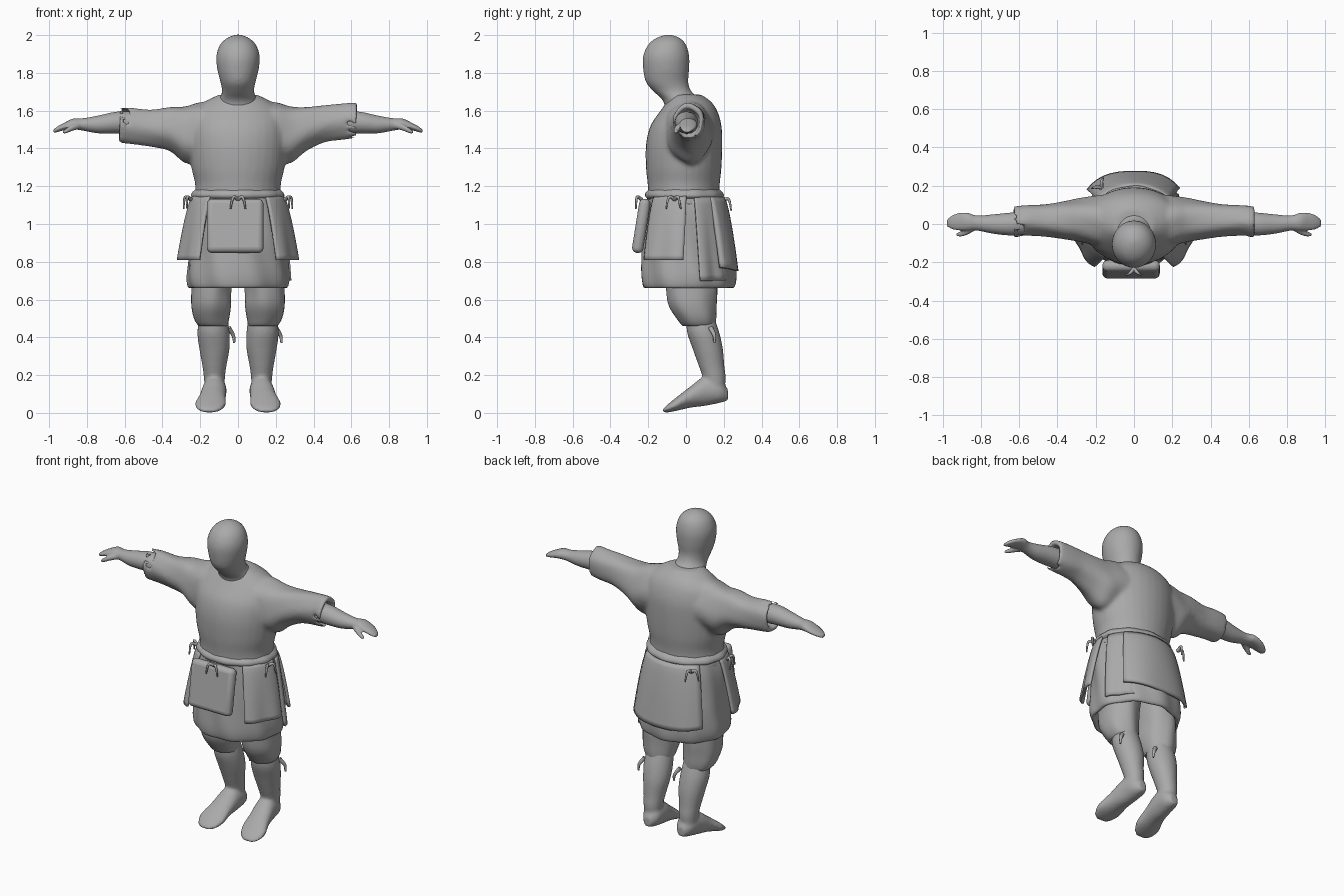
import bpy, bmesh
from math import sin, cos, pi, radians
from mathutils import Vector

if "Cube" in bpy.data.objects:
    bpy.data.objects.remove(bpy.data.objects["Cube"])

clay = bpy.data.materials.new("clay grey")
clay.use_nodes = True
GREY = (0.4, 0.4, 0.4, 1)
clay.diffuse_color = GREY
clay.node_tree.nodes["Principled BSDF"].inputs["Base Color"].default_value = GREY


def spline(rows, steps=4):
    """Smooth a list of section tuples with a Catmull-Rom curve."""
    rows = [Vector(r) for r in rows]
    out = []
    for i in range(len(rows) - 1):
        a, b = rows[max(i - 1, 0)], rows[i]
        c, d = rows[i + 1], rows[min(i + 2, len(rows) - 1)]
        for k in range(steps):
            t = k / steps
            out.append(b + (c - a) * (t / 2) + (a * 2 - b * 5 + c * 4 - d) * (t * t / 2)
                       + (b * 3 - a - c * 3 + d) * (t ** 3 / 2))
    return out + [rows[-1]]


def loft(bm, rows, axis="z", sign=1, fold=0.0, folds=7, seg=32):
    """Closed skin over elliptical sections (position, centre, centre, radius, radius)."""
    rings = []
    for p, c1, c2, r1, r2 in spline(rows):
        ring = []
        for i in range(seg):
            t = 2 * pi * i / seg
            k = 1 + fold * sin(folds * t + 9 * p)
            u, v = c1 + r1 * k * cos(t), c2 + r2 * k * sin(t)
            co = {"z": (u, v, p), "x": (p, u, v), "y": (u, p, v)}[axis]
            ring.append(bm.verts.new((co[0] * sign, co[1], co[2])))
        rings.append(ring)
    for a, b in zip(rings, rings[1:]):
        for i in range(seg):
            j = (i + 1) % seg
            bm.faces.new((a[i], a[j], b[j], b[i]))
    bm.faces.new(rings[0][::-1])
    bm.faces.new(rings[-1])


def finish(bm, name, voxel=0, smooth=3, thickness=0):
    bmesh.ops.recalc_face_normals(bm, faces=bm.faces)
    mesh = bpy.data.meshes.new(name)
    bm.to_mesh(mesh)
    bm.free()
    ob = bpy.data.objects.new(name, mesh)
    bpy.context.collection.objects.link(ob)
    mesh.materials.append(clay)
    if thickness:
        m = ob.modifiers.new("Thickness", "SOLIDIFY")
        m.thickness, m.offset = thickness, 0
    if voxel:
        m = ob.modifiers.new("Blend", "REMESH")
        m.mode, m.voxel_size, m.use_smooth_shade = "VOXEL", voxel, True
        m = ob.modifiers.new("Soften", "SMOOTH")
        m.factor, m.iterations = 0.5, smooth
    bpy.ops.object.select_all(action="DESELECT")
    ob.select_set(True)
    bpy.context.view_layer.objects.active = ob
    bpy.ops.object.shade_smooth_by_angle(angle=radians(50))
    return ob


# Head and neck
bm = bmesh.new()
loft(bm, [(1.58, 0, .0, .13, .11), (1.65, 0, -.02, .105, .1), (1.7, 0, -.07, .085, .1),
          (1.75, 0, -.1, .093, .112), (1.82, 0, -.105, .11, .122), (1.89, 0, -.105, .115, .122),
          (1.95, 0, -.1, .095, .1), (1.985, 0, -.095, .058, .062), (2.003, 0, -.092, .012, .012)])
finish(bm, "head", 0.012)

# Tunic with loose sleeves
bm = bmesh.new()
loft(bm, [(1.1, 0, -.01, .24, .19), (1.2, 0, -.012, .226, .19), (1.3, 0, -.012, .247, .2),
          (1.42, 0, -.01, .26, .202), (1.52, 0, 0, .26, .188), (1.6, 0, .015, .23, .15),
          (1.65, 0, .015, .17, .115), (1.685, 0, 0, .1, .08)])
for s in (1, -1):
    lift = .012 * s
    loft(bm, [(.08, .01, 1.48, .15, .17), (.2, .015, 1.485, .13, .16), (.28, .02, 1.475, .115, .15),
              (.36, .02, 1.505, .1, .117), (.46, .02, 1.52 + lift, .085, .098),
              (.56, .02, 1.53 + lift, .08, .096), (.625, .012, 1.535 + lift, .08, .092),
              (.63, .01, 1.535, .065, .078), (.57, .01, 1.535, .06, .07)],
         "x", s, fold=.03, folds=5)
finish(bm, "tunic", 0.013, 3)

# Forearms and hands
for s, side in ((1, "left"), (-1, "right")):
    bm = bmesh.new()
    loft(bm, [(.52, .01, 1.535, .06, .06), (.64, 0, 1.537, .06, .058), (.74, 0, 1.527, .05, .047),
              (.82, .005, 1.527, .039, .033), (.87, .012, 1.53, .047, .029), (.92, .012, 1.516, .045, .02),
              (.955, .008, 1.502, .034, .015), (.978, .005, 1.49, .018, .009)], "x", s)
    loft(bm, [(.82, -.012, 1.525, .015, .018), (.87, -.04, 1.512, .016, .017),
              (.905, -.052, 1.495, .014, .014), (.93, -.056, 1.483, .007, .007)], "x", s)
    finish(bm, side + "_arm", 0.007, 2)

# Breeches, gathered below the knee
for s, side in ((1, "left"), (-1, "right")):
    bm = bmesh.new()
    loft(bm, [(.82, .12, .02, .12, .14), (.66, .14, .03, .107, .135), (.57, .142, .035, .107, .125),
              (.5, .14, .055, .095, .103), (.46, .132, .068, .075, .082), (.48, .13, .07, .05, .06)],
         sign=s, fold=.02, folds=6)
    finish(bm, side + "_breeches")

    # Lower leg and soft boot
    bm = bmesh.new()
    loft(bm, [(.08, .125, .15, .048, .05), (.18, .125, .15, .055, .06), (.25, .125, .135, .064, .068),
              (.34, .125, .115, .08, .08), (.43, .13, .09, .085, .085), (.53, .13, .07, .07, .07)], sign=s)
    loft(bm, [(.222, .118, .095, .025, .03), (.18, .12, .115, .055, .062), (.1, .125, .115, .064, .078),
              (.02, .135, .082, .07, .055), (-.05, .146, .047, .082, .036),
              (-.1, .15, .022, .062, .02), (-.122, .152, .012, .03, .008)], "y", s)
    finish(bm, side + "_leg_and_boot", 0.01, 3)

# Hollow, folded underskirt
bm = bmesh.new()
loft(bm, [(1.18, 0, -.012, .222, .185), (1.08, 0, -.005, .245, .205), (.95, 0, 0, .255, .225),
          (.82, 0, .01, .262, .245), (.72, 0, .012, .27, .25), (.665, 0, .012, .26, .238),
          (.68, 0, .012, .235, .21), (.8, 0, .01, .2, .19)], fold=.022, folds=9, seg=72)
finish(bm, "underskirt")


def panel(name, top, bottom, z_top, z_bottom, grow, thickness=.014, sag=0.0, n=14):
    """Cloth wrapped round the hips; top and bottom give start and end angles."""
    bm = bmesh.new()
    grid = []
    for j in range(n + 1):
        v = j / n
        row = []
        for i in range(n + 1):
            u = i / n
            a0 = top[0] + (bottom[0] - top[0]) * v
            a1 = top[1] + (bottom[1] - top[1]) * v
            a = radians(a0 + (a1 - a0) * u)
            z = z_top + (z_bottom - z_top) * v - sag * v * sin(pi * u)
            k = grow * v ** .7 + .006 * sin(3 * pi * u) * v
            row.append(bm.verts.new(((.235 + k) * cos(a), -.005 + (.2 + k) * sin(a), z)))
        grid.append(row)
    for r, q in zip(grid, grid[1:]):
        for i in range(n):
            bm.faces.new((r[i], r[i + 1], q[i + 1], q[i]))
    return finish(bm, name, thickness=thickness)


# Hanging side, back and front panels
panel("left_flap", (-52, 2), (-50, -2), 1.15, .81, .08)
panel("right_flap", (-182, -128), (-178, -130), 1.15, .81, .08)
panel("left_back_flap", (14, 50), (18, 55), 1.14, .7, .055)
panel("back_panel", (40, 140), (42, 140), 1.14, .77, .08, .018, .02)

# Front pouch: puffed rounded cushion following the skirt
bm = bmesh.new()
bmesh.ops.create_cube(bm, size=1)
pouch = finish(bm, "front_pouch")
pouch.scale = (.3, .06, .29)
pouch.location = (-.015, -.237, .99)
pouch.rotation_euler.x = radians(-9)
bpy.ops.object.transform_apply(location=False, rotation=False)
m = pouch.modifiers.new("Rounding", "BEVEL")
m.width, m.segments = .028, 4

# Waist seam roll
bm = bmesh.new()
loft(bm, [(1.13, 0, -.008, .225, .19), (1.145, 0, -.008, .245, .207), (1.165, 0, -.01, .242, .204),
          (1.185, 0, -.01, .222, .184)], fold=.01, folds=11, seg=64)
finish(bm, "waist_roll")


def cord(name, points, radius):
    curve = bpy.data.curves.new(name, "CURVE")
    curve.dimensions, curve.bevel_depth, curve.bevel_resolution = "3D", radius, 2
    curve.use_fill_caps = True
    sp = curve.splines.new("POLY")
    path = spline([p for p in points], 5)
    sp.points.add(len(path) - 1)
    for i, p in enumerate(path):
        sp.points[i].co = (*p, 1)
        sp.points[i].radius = 1 - .7 * i / len(path)
    ob = bpy.data.objects.new(name, curve)
    bpy.context.collection.objects.link(ob)
    curve.materials.append(clay)


# Knotted ties at the waist and a loose garter end
for name, x, y, z in (("front", 0, -.235, 1.13), ("left", .25, -.06, 1.13),
                      ("right", -.25, -.06, 1.13), ("back", -.17, .19, 1.12)):
    out = Vector((x, y, 0)).normalized()
    side = Vector((-out.y, out.x, 0))
    start = Vector((x, y, z))
    for d in (-1, 1):
        cord(f"{name}_tie", [start, start + out * .025 + side * d * .025 + Vector((0, 0, .012)),
                             start + out * .03 + side * d * .04 - Vector((0, 0, .05))], .011)
for name, x in (("left", .2), ("right", -.05)):
    cord(name + "_garter_end", [(x, .13, .45), (x + .025, .15, .41), (x + .03, .15, .37)], .014)
